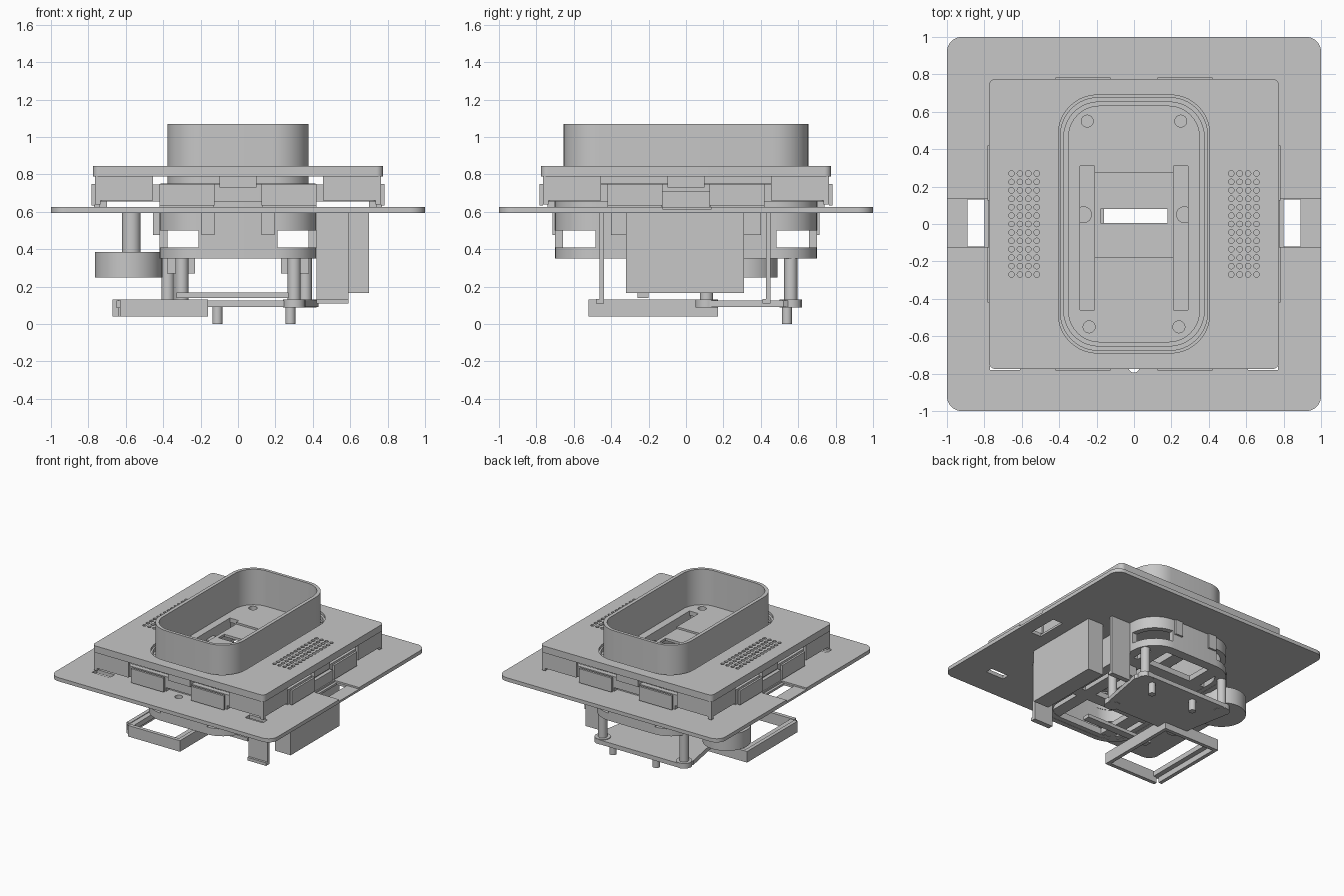
import bpy, bmesh, math

cube = bpy.data.objects.get("Cube")
if cube:
    bpy.data.objects.remove(cube, do_unlink=True)

GREY = (0.57, 0.57, 0.57, 1)
mat = bpy.data.materials.new("plain grey")
mat.use_nodes = True
mat.diffuse_color = GREY
mat.node_tree.nodes["Principled BSDF"].inputs["Base Color"].default_value = GREY


def finish(name, bm):
    """Turn a bmesh into a shaded object."""
    bmesh.ops.recalc_face_normals(bm, faces=bm.faces)
    me = bpy.data.meshes.new(name)
    bm.to_mesh(me)
    bm.free()
    me.materials.append(mat)
    ob = bpy.data.objects.new(name, me)
    bpy.context.collection.objects.link(ob)
    return ob


def add_box(bm, x, y, z):
    vs = [bm.verts.new((a, b, c)) for a in x for b in y for c in z]
    for f in ((0, 1, 3, 2), (4, 6, 7, 5), (0, 4, 5, 1), (2, 3, 7, 6), (0, 2, 6, 4), (1, 5, 7, 3)):
        bm.faces.new([vs[i] for i in f])


def boxes(name, items):
    bm = bmesh.new()
    for item in items:
        add_box(bm, *item)
    return finish(name, bm)


def mirror_x(items):
    return items + [((-x[1], -x[0]), y, z) for x, y, z in items]


def mirror_xy(items):
    both = mirror_x(items)
    return both + [(x, (-y[1], -y[0]), z) for x, y, z in both]


def swap(items):
    return [(y, x, z) for x, y, z in items]


def cylinders(name, items, n=24):
    """Each item is x, y, radius, bottom, top."""
    bm = bmesh.new()
    for x, y, r, z0, z1 in items:
        ring = [bm.verts.new((x + r * math.cos(math.tau * i / n), y + r * math.sin(math.tau * i / n), z0))
                for i in range(n)]
        extrude(bm, [bm.faces.new(ring)], z1 - z0)
    return finish(name, bm)


def extrude(bm, faces, h):
    res = bmesh.ops.extrude_face_region(bm, geom=faces, use_keep_orig=True)
    top = [v for v in res["geom"] if isinstance(v, bmesh.types.BMVert)]
    bmesh.ops.translate(bm, vec=(0, 0, h), verts=top)


def outline(hx, hy, r, seg=10):
    pts = []
    for k, (sx, sy) in enumerate(((1, 1), (-1, 1), (-1, -1), (1, -1))):
        for i in range(seg + 1):
            a = math.pi / 2 * (k + i / seg)
            pts.append((sx * (hx - r) + r * math.cos(a), sy * (hy - r) + r * math.sin(a)))
    return pts


def slab(name, outer, z, hole=None):
    """Rounded rectangle plate, or a ring when a hole is given."""
    bm = bmesh.new()
    a = [bm.verts.new((x, y, z[0])) for x, y in outline(*outer)]
    if hole:
        b = [bm.verts.new((x, y, z[0])) for x, y in outline(*hole)]
        n = len(a)
        faces = [bm.faces.new((a[i], a[(i + 1) % n], b[(i + 1) % n], b[i])) for i in range(n)]
    else:
        faces = [bm.faces.new(a)]
    extrude(bm, faces, z[1] - z[0])
    return finish(name, bm)


def cut(ob, cutter):
    cutter.hide_render = True
    mod = ob.modifiers.new("cut", "BOOLEAN")
    mod.operation = "DIFFERENCE"
    mod.solver = "EXACT"
    mod.object = cutter
    bpy.context.view_layer.objects.active = ob
    bpy.ops.object.modifier_apply(modifier=mod.name)
    bpy.data.objects.remove(cutter, do_unlink=True)


# Wide mounting plate with side slots, recessed channels, corner slots and a locating hole
plate = slab("mounting_plate", (1, 1, 0.08), (0.595, 0.625), (0.38, 0.66, 0.2))
cut(plate, boxes("recess_cutter", mirror_x([((0.78, 1.1), (-0.123, 0.133), (0.612, 0.7))])))
cut(plate, boxes("slot_cutter", mirror_x([((0.8, 0.89), (-0.12, 0.13), (0.5, 0.7)),
                                         ((0.61, 0.77), (-0.78, -0.72), (0.5, 0.7))])))
cut(plate, cylinders("hole_cutter", [(0, -0.765, 0.03, 0.5, 0.7)]))

# Top cover with two grids of sound holes
cover = slab("top_cover", (0.775, 0.775, 0.035), (0.79, 0.845), (0.405, 0.69, 0.21))
grid = [(s * (0.52 + 0.045 * i), 0.045 * j, 0.015, 0.7, 0.9)
        for s in (-1, 1) for i in range(4) for j in range(-6, 7)]
cut(cover, cylinders("sound_hole_cutter", grid, 12))
slab("cover_lip", (0.406, 0.691, 0.211), (0.792, 0.825), (0.393, 0.675, 0.2))

# Open cup with a raised floor and two long troughs
slab("cup_wall", (0.378, 0.655, 0.19), (0.74, 1.07), (0.35, 0.63, 0.165))
slab("cup_flange", (0.415, 0.695, 0.22), (0.73, 0.752), (0.37, 0.65, 0.185))
floor = slab("cup_floor", (0.36, 0.64, 0.175), (0.745, 0.78))
cut(floor, boxes("trough_cutter", mirror_x([((0.21, 0.29), (-0.46, 0.31), (0.6, 0.9))])
                 + [((-0.18, 0.18), (0.005, 0.08), (0.6, 0.9))]))
cut(floor, boxes("step_cutter", [((-0.22, 0.22), (-0.18, 0.275), (0.765, 0.9))]))
cut(floor, cylinders("screw_cutter", [(s * x, y, 0.032, 0.7, 0.9) for s in (-1, 1)
                                      for x, y in ((0.25, 0.55), (0.24, -0.55))]))
boxes("troughs", mirror_x([((0.2, 0.3), (-0.47, 0.32), (0.66, 0.675)),
                           ((0.2, 0.21), (-0.47, 0.32), (0.66, 0.75)),
                           ((0.29, 0.3), (-0.47, 0.32), (0.66, 0.75))]))
cylinders("screw_bosses", [(s * 0.27, 0.05, 0.045, 0.67, 0.72) for s in (-1, 1)])

# Inner frame between plate and cover
slab("inner_frame", (0.74, 0.74, 0.03), (0.655, 0.745), (0.7, 0.7, 0.02))
foot = [((0.13, 0.42), (0.7, 0.74), (0.62, 0.66))]
boxes("frame_feet", mirror_xy(foot + swap(foot)))
corner = [((0.455, 0.765), (0.74, 0.765), (0.66, 0.79))]
boxes("corner_walls", mirror_xy(corner + swap(corner)))
boxes("corner_posts", mirror_xy([((0.735, 0.765), (0.735, 0.765), (0.64, 0.79))]))

# Snap tabs around the skirt
tab = [((0.125, 0.42), (0.765, 0.782), (0.635, 0.75))]
boxes("snap_tabs", mirror_xy(tab + swap(tab)))
hook = [((-0.1, 0.1), (0.70, 0.76), (0.73, 0.79)), ((-0.1, 0.1), (-0.76, -0.70), (0.73, 0.79))]
boxes("centre_hooks", hook + swap(hook))
boxes("side_latches", mirror_x([((0.74, 0.77), (-0.125, 0.125), (0.615, 0.71))]))

# Skirt hanging below the cup, with a window in each rounded corner
skirt = slab("lower_skirt", (0.42, 0.70, 0.22), (0.35, 0.735), (0.378, 0.66, 0.185))
cut(skirt, boxes("window_cutter", mirror_xy([((0.21, 0.5), (0.485, 0.8), (0.41, 0.5))])))
slab("lower_rim", (0.39, 0.67, 0.2), (0.352, 0.405), (0.34, 0.62, 0.15))
boxes("skirt_clips", mirror_xy([((0.125, 0.195), (0.695, 0.715), (0.475, 0.6))]))
boxes("side_clips", mirror_xy([((0.415, 0.455), (0.3, 0.4), (0.475, 0.6))]))
boxes("cross_bars", mirror_x([((0.2, 0.3), (-0.64, 0.64), (0.355, 0.4))])
      + [((-0.35, 0.35), (-0.3, -0.2), (0.355, 0.4)), ((-0.35, 0.35), (0.3, 0.4), (0.355, 0.4))])
boxes("hanging_blocks", mirror_x([((0.23, 0.38), (0.2, 0.3), (0.27, 0.36))]))

# Side housing and its two bracket legs
boxes("side_housing", [((0.56, 0.7), (-0.32, 0.31), (0.165, 0.6))])
legs = []
for y in (-0.45, 0.44):
    legs += [((0.42, 0.59), (y - 0.012, y + 0.012), (0.11, 0.6)),
             ((0.42, 0.59), (y - 0.03, y + 0.012), (0.11, 0.135))]
boxes("bracket_legs", legs)

# Round speaker on a stem
cylinders("speaker", [(-0.585, 0.31, 0.18, 0.25, 0.385)], 40)
cylinders("speaker_stem", [(-0.57, 0.31, 0.05, 0.38, 0.6)])

# Circuit board on four posts, with two pins underneath
posts = [(-0.375, 0.56), (0.36, 0.56), (-0.3, 0.11), (0.3, 0.11)]
bm = bmesh.new()
rim = [bm.verts.new((x, y, 0.09)) for x, y in
       ((-0.35, 0.085), (0.35, 0.085), (0.43, 0.52), (0.38, 0.62), (-0.38, 0.62), (-0.43, 0.52))]
extrude(bm, [bm.faces.new(rim)], 0.035)
finish("circuit_board", bm)
cylinders("board_posts", [(x, y, 0.035, 0.12, 0.36) for x, y in posts])
cylinders("board_bosses", [(x, y, 0.06, 0.088, 0.13) for x, y in posts])
cylinders("board_pins", [(x, 0.54, 0.027, 0, 0.1) for x in (-0.11, 0.28)])
boxes("lower_strap", [((-0.33, 0.27), (-0.26, -0.2), (0.14, 0.168))])

# Low rectangular frame with one notched corner and an inner lip
boxes("low_frame", [((-0.63, -0.16), (-0.52, -0.49), (0.04, 0.13)),
                    ((-0.67, -0.64), (-0.48, 0.17), (0.04, 0.13)),
                    ((-0.19, -0.16), (-0.52, 0.17), (0.04, 0.13)),
                    ((-0.67, -0.16), (0.14, 0.17), (0.04, 0.13))])
boxes("low_frame_lip", [((-0.65, -0.6), (-0.5, 0.15), (0.085, 0.125)),
                        ((-0.23, -0.18), (-0.5, 0.15), (0.085, 0.125))])

# Smooth the curves, keep the edges sharp
bpy.ops.object.select_all(action="DESELECT")
for ob in bpy.context.collection.objects:
    if ob.type == "MESH":
        ob.select_set(True)
        bpy.context.view_layer.objects.active = ob
bpy.ops.object.shade_smooth_by_angle(angle=math.radians(30))
